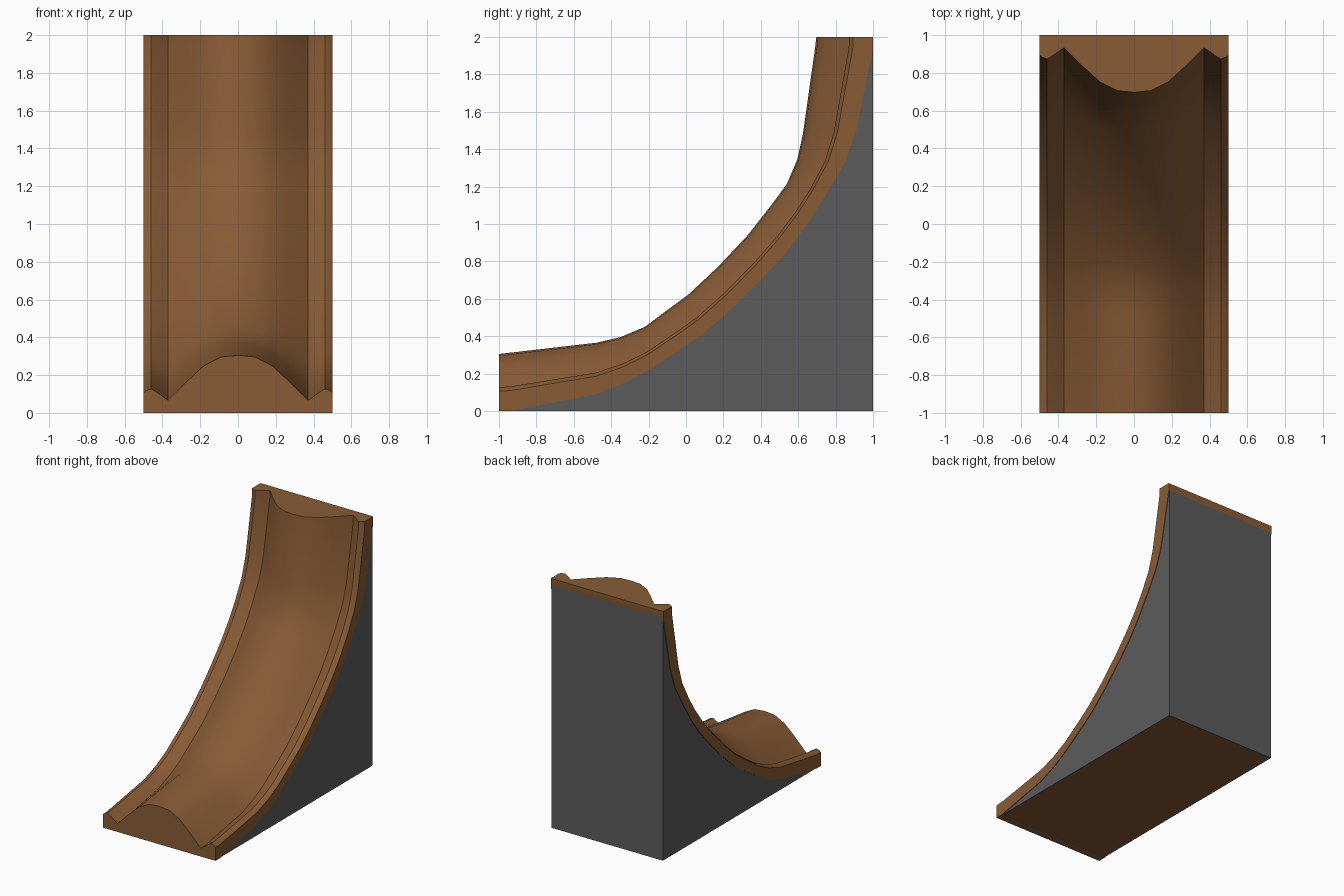
import bpy, bmesh

if "Cube" in bpy.data.objects:
    bpy.data.objects.remove(bpy.data.objects["Cube"])

def material(name, rgb):
    m = bpy.data.materials.new(name)
    m.diffuse_color = (*rgb, 1)
    m.use_nodes = True
    m.node_tree.nodes["Principled BSDF"].inputs["Base Color"].default_value = m.diffuse_color
    return m

def finish(name, bm, mats):
    bmesh.ops.recalc_face_normals(bm, faces=bm.faces)
    me = bpy.data.meshes.new(name)
    bm.to_mesh(me)
    bm.free()
    ob = bpy.data.objects.new(name, me)
    bpy.context.collection.objects.link(ob)
    for m in mats:
        me.materials.append(m)
    return ob

brown = material("brown", (0.25, 0.107, 0.037))
grey = material("grey", (0.107, 0.107, 0.107))

# Side-view stations (y, z): underside and crest of the curved track
low = [(-1, 0), (-.94, 0), (-.48, .09), (-.33, .15), (-.2, .22), (0, .35),
       (.1, .42), (.25, .55), (.4, .7), (.53, .84), (.65, 1.0), (.75, 1.16),
       (.85, 1.33), (.91, 1.5), (1, 1.94), (1, 2)]
top = [(-1, .305), (-.94, .312), (-.48, .365), (-.35, .395), (-.22, .45), (-.1, .54),
       (.01, .62), (.17, .77), (.33, .94), (.44, 1.08), (.5, 1.16), (.54, 1.215),
       (.595, 1.345), (.625, 1.48), (.69, 1.94), (.697, 2)]

# Half cross-section (x, height as a share of the crest height), mirrored
half = [(.5, 0), (.5, .35), (.485, .39), (.46, .42), (.435, .37), (.37, .22),
        (.27, .55), (.18, .82), (.09, .97)]
section = half + [(0, 1)] + [(-x, h) for x, h in reversed(half)]

# Curved track: section swept through the stations
bm = bmesh.new()
rings = []
for (ly, lz), (ty, tz) in zip(low, top):
    rings.append([bm.verts.new((x, ly + (ty - ly) * h, lz + (tz - lz) * h))
                  for x, h in section])
n = len(section)
for a, b in zip(rings, rings[1:]):
    for i in range(n):
        j = (i + 1) % n
        bm.faces.new((a[i], a[j], b[j], b[i]))
bm.faces.new(rings[0])
bm.faces.new(rings[-1])
track = finish("curved_track", bm, [brown])

# Support wedge: filled below the track, with a brown inset underside
bm = bmesh.new()
outline = low[1:-1] + [(1, 0)]
sides = [[bm.verts.new((x, y, z)) for y, z in outline] for x in (-.495, .495)]
n = len(outline)
for s in sides:
    bm.faces.new(s)
for i in range(n):
    j = (i + 1) % n
    f = bm.faces.new((sides[0][i], sides[0][j], sides[1][j], sides[1][i]))
    if i == n - 1:
        underside = f
bmesh.ops.recalc_face_normals(bm, faces=bm.faces)
bmesh.ops.inset_region(bm, faces=[underside], thickness=.015)
underside.material_index = 1
wedge = finish("support_wedge", bm, [grey, brown])

# Smooth shading with sharp edges kept
for ob in (track, wedge):
    bpy.ops.object.select_all(action='DESELECT')
    ob.select_set(True)
    bpy.context.view_layer.objects.active = ob
    bpy.ops.object.shade_smooth_by_angle(angle=0.6)
